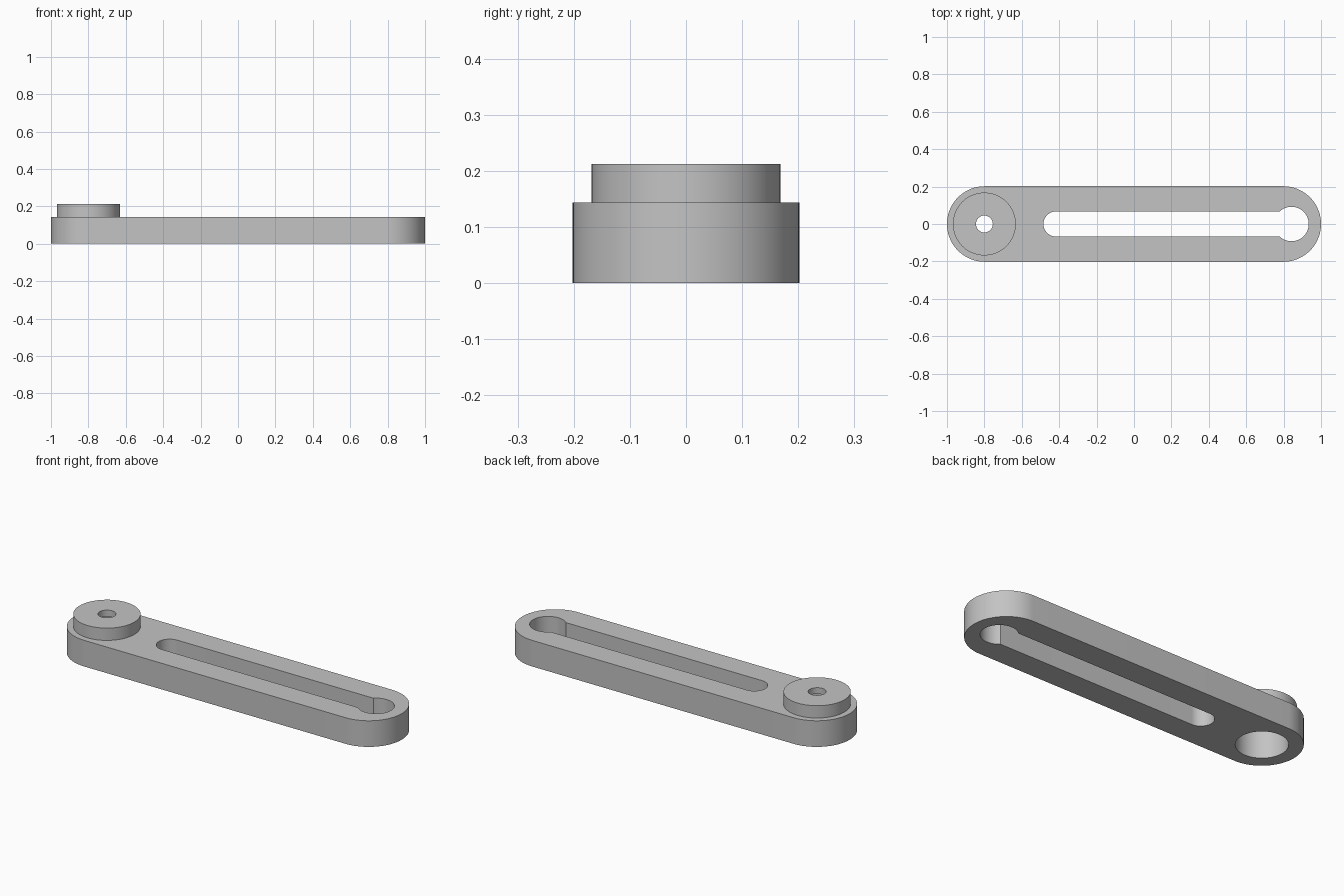
import bpy, bmesh
from math import pi, sin, cos, asin

cube = bpy.data.objects.get("Cube")
if cube:
    bpy.data.objects.remove(cube, do_unlink=True)

ARM_TOP, BOSS_TOP, RECESS_TOP = 0.144, 0.212, 0.178
PIVOT = -0.80

grey = bpy.data.materials.new("plain grey")
grey.use_nodes = True
colour = (0.55, 0.55, 0.55, 1)
grey.diffuse_color = colour
grey.node_tree.nodes["Principled BSDF"].inputs["Base Color"].default_value = colour


def arc(cx, radius, start, end, steps=48):
    """Points along an arc centred on the x axis."""
    angles = [start + (end - start) * i / steps for i in range(steps + 1)]
    return [(cx + radius * cos(a), radius * sin(a)) for a in angles]


def prism(name, outline, bottom, top):
    """Extrude a closed outline upwards into a solid."""
    bm = bmesh.new()
    base = bm.faces.new([bm.verts.new((x, y, bottom)) for x, y in outline])
    grown = bmesh.ops.extrude_face_region(bm, geom=[base])["geom"]
    verts = [g for g in grown if isinstance(g, bmesh.types.BMVert)]
    bmesh.ops.translate(bm, verts=verts, vec=(0, 0, top - bottom))
    bmesh.ops.recalc_face_normals(bm, faces=bm.faces)
    mesh = bpy.data.meshes.new(name)
    bm.to_mesh(mesh)
    bm.free()
    mesh.materials.append(grey)
    obj = bpy.data.objects.new(name, mesh)
    bpy.context.collection.objects.link(obj)
    return obj


def disc(name, radius, bottom, top):
    return prism(name, arc(PIVOT, radius, 0, 2 * pi, 96)[:-1], bottom, top)


def combine(target, tool, operation):
    """Apply a boolean and discard the tool."""
    tool.hide_render = True
    mod = target.modifiers.new(tool.name, "BOOLEAN")
    mod.operation, mod.object, mod.solver = operation, tool, "EXACT"
    bpy.context.view_layer.objects.active = target
    bpy.ops.object.modifier_apply(modifier=mod.name)
    bpy.data.objects.remove(tool, do_unlink=True)


# Arm with rounded ends
arm = prism("slotted_arm",
            arc(0.798, 0.202, -pi / 2, pi / 2) + arc(-0.798, 0.202, pi / 2, 3 * pi / 2),
            0, ARM_TOP)

# Raised pivot boss, overlapping the arm for a clean union
combine(arm, disc("pivot_boss", 0.168, 0.05, BOSS_TOP), "UNION")

# Keyhole slot: narrow channel opening into a round hole
SLOT, HOLE = 0.067, 0.092
neck = asin(SLOT / HOLE)
keyhole = arc(-0.417, SLOT, pi / 2, 3 * pi / 2) + arc(0.842, HOLE, neck - pi, pi - neck)
combine(arm, prism("keyhole_cutter", keyhole, -0.1, 0.3), "DIFFERENCE")

# Wide recess from below and small bore through the boss
combine(arm, disc("recess_cutter", 0.128, -0.1, RECESS_TOP), "DIFFERENCE")
combine(arm, disc("bore_cutter", 0.045, 0.1, 0.3), "DIFFERENCE")

bpy.ops.object.select_all(action="DESELECT")
arm.select_set(True)
bpy.context.view_layer.objects.active = arm
bpy.ops.object.shade_smooth_by_angle(angle=pi / 6)
